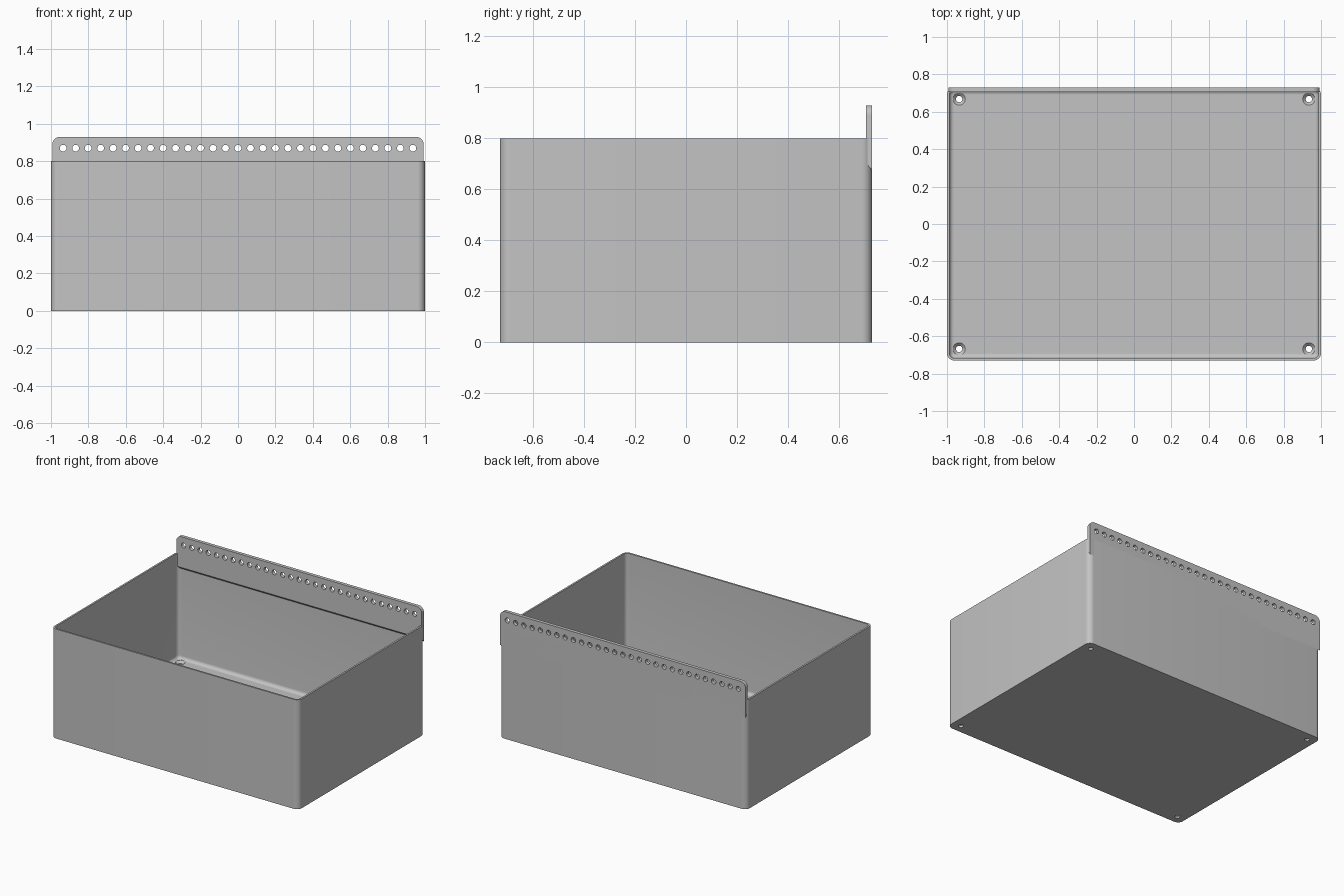
import bpy
import bmesh
from math import sin, cos, pi, radians

if "Cube" in bpy.data.objects:
    bpy.data.objects.remove(bpy.data.objects["Cube"], do_unlink=True)

HALF_X, HALF_Y, HEIGHT = 1.0, 0.73, 0.8
WALL, FLOOR, CORNER, FILLET = 0.013, 0.03, 0.04, 0.025
RAIL_TOP, RAIL_X, RAIL_FRONT = 0.93, 0.993, 0.705

grey = bpy.data.materials.new("plain grey")
grey.use_nodes = True
grey.diffuse_color = (0.55, 0.55, 0.55, 1)
bsdf = next(n for n in grey.node_tree.nodes if n.type == "BSDF_PRINCIPLED")
bsdf.inputs["Base Color"].default_value = grey.diffuse_color


def make_object(name, bm):
    bmesh.ops.recalc_face_normals(bm, faces=bm.faces)
    mesh = bpy.data.meshes.new(name)
    bm.to_mesh(mesh)
    bm.free()
    mesh.materials.append(grey)
    obj = bpy.data.objects.new(name, mesh)
    bpy.context.collection.objects.link(obj)
    return obj


def bridge(bm, a, b):
    for i in range(len(a)):
        j = (i + 1) % len(a)
        bm.faces.new((a[i], a[j], b[j], b[i]))


def rounded_ring(bm, inset, z, steps=8):
    r = max(CORNER - inset, 0.004)
    cx, cy = HALF_X - inset - r, HALF_Y - inset - r
    ring = []
    for k, (sx, sy) in enumerate(((1, 1), (-1, 1), (-1, -1), (1, -1))):
        for i in range(steps + 1):
            a = (k + i / steps) * pi / 2
            ring.append(bm.verts.new((sx * cx + r * cos(a), sy * cy + r * sin(a), z)))
    return ring


def add_lathe(bm, profile, place, segments=24):
    """Closed solid of (radius, height) rings, positioned by a function."""
    rings = []
    for r, h in profile:
        rings.append([bm.verts.new(place(r * cos(2 * pi * i / segments),
                                         r * sin(2 * pi * i / segments), h))
                      for i in range(segments)])
    for a, b in zip(rings, rings[1:]):
        bridge(bm, a, b)
    bm.faces.new(rings[0])
    bm.faces.new(rings[-1])


def cut_and_shade(obj, cutter):
    cutter.hide_render = True
    mod = obj.modifiers.new("holes", "BOOLEAN")
    mod.operation = "DIFFERENCE"
    mod.solver = "EXACT"
    mod.object = cutter
    bpy.ops.object.select_all(action="DESELECT")
    bpy.context.view_layer.objects.active = obj
    obj.select_set(True)
    bpy.ops.object.modifier_apply(modifier=mod.name)
    bpy.data.objects.remove(cutter, do_unlink=True)
    bpy.ops.object.shade_smooth_by_angle(angle=radians(30))


# Open bin: outer wall, rim, inner wall, fillet into the floor
bm = bmesh.new()
sections = [(0, 0), (0, HEIGHT), (WALL, HEIGHT)]
for i in range(7):
    a = i / 6 * pi / 2
    sections.append((WALL + FILLET * (1 - cos(a)), FLOOR + FILLET * (1 - sin(a))))
rings = [rounded_ring(bm, inset, z) for inset, z in sections]
for a, b in zip(rings, rings[1:]):
    bridge(bm, a, b)
bm.faces.new(rings[0])
bm.faces.new(rings[-1])
body = make_object("bin_body", bm)

# Countersunk screw holes in the floor corners
bm = bmesh.new()
for x in (-0.935, 0.935):
    for y in (-0.668, 0.668):
        add_lathe(bm, [(0.017, -0.02), (0.017, FLOOR - 0.016),
                       (0.033, FLOOR), (0.033, FLOOR + 0.01)],
                  lambda u, v, h, x=x, y=y: (x + u, y + v, h))
cut_and_shade(body, make_object("floor_hole_cutter", bm))

# Back rail: rounded top corners and a sloped underside
bm = bmesh.new()
layers = []
for y, bottom in ((RAIL_FRONT, 0.705), (HALF_Y, 0.675)):
    outline = [(-RAIL_X, bottom), (RAIL_X, bottom)]
    for k, side in enumerate((1, -1)):
        for i in range(9):
            a = (k + i / 8) * pi / 2
            outline.append((side * (RAIL_X - CORNER) + CORNER * cos(a),
                            RAIL_TOP - CORNER + CORNER * sin(a)))
    layers.append([bm.verts.new((x, y, z)) for x, z in outline])
bridge(bm, *layers)
for layer in layers:
    bm.faces.new(layer)
rail = make_object("back_rail", bm)

# Row of round holes along the rail
bm = bmesh.new()
COUNT = 29
for i in range(COUNT):
    x = -0.935 + 1.87 * i / (COUNT - 1)
    add_lathe(bm, [(0.018, RAIL_FRONT - 0.02), (0.018, HALF_Y + 0.02)],
              lambda u, v, h, x=x: (x + u, h, 0.87 + v))
cut_and_shade(rail, make_object("rail_hole_cutter", bm))
